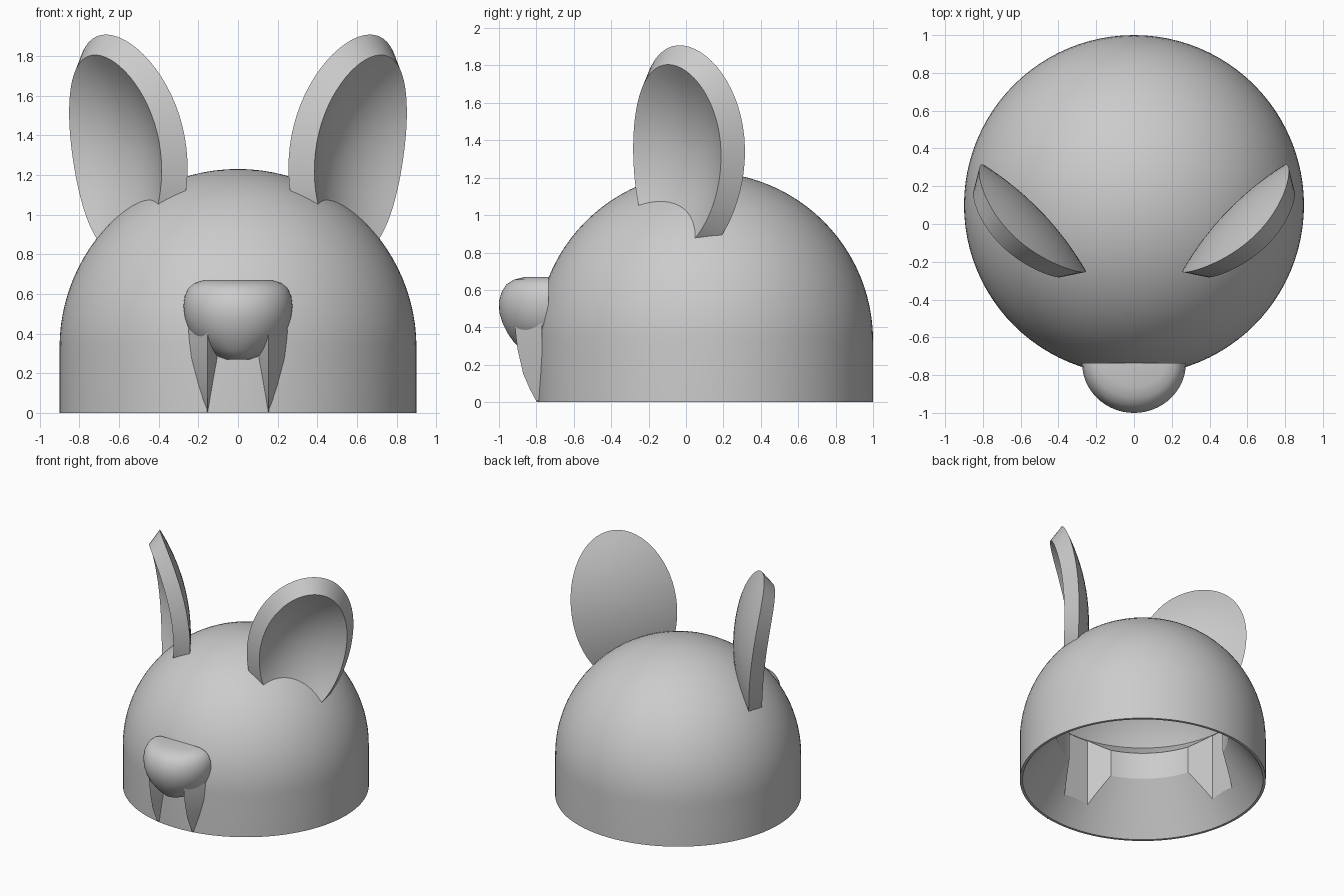
import bpy, bmesh
from math import sin, cos, pi, radians
from mathutils import Vector, Matrix

cube = bpy.data.objects.get("Cube")
if cube:
    bpy.data.objects.remove(cube, do_unlink=True)

grey = bpy.data.materials.new("plain_grey")
grey.use_nodes = True
grey.diffuse_color = (0.6, 0.6, 0.6, 1)
grey.node_tree.nodes["Principled BSDF"].inputs["Base Color"].default_value = (0.6, 0.6, 0.6, 1)

CENTRE = Vector((0, 0.1, 0))    # axis of the dome
RADIUS, INNER, SHOULDER = 0.9, 0.875, 0.33


def smooth(obj, angle):
    bpy.ops.object.select_all(action='DESELECT')
    obj.select_set(True)
    bpy.context.view_layer.objects.active = obj
    bpy.ops.object.shade_smooth_by_angle(angle=radians(angle))


def finish(name, bm, angle=30):
    bmesh.ops.remove_doubles(bm, verts=bm.verts, dist=0.0005)
    bmesh.ops.recalc_face_normals(bm, faces=bm.faces)
    mesh = bpy.data.meshes.new(name)
    bm.to_mesh(mesh)
    bm.free()
    mesh.materials.append(grey)
    obj = bpy.data.objects.new(name, mesh)
    bpy.context.collection.objects.link(obj)
    smooth(obj, angle)
    return obj


def loft(name, rings, angle=30):
    """Skin closed rings of equal length and cap both ends."""
    bm = bmesh.new()
    loops = [[bm.verts.new(p) for p in ring] for ring in rings]
    for a, b in zip(loops, loops[1:]):
        for i in range(len(a)):
            j = (i + 1) % len(a)
            bm.faces.new((a[i], a[j], b[j], b[i]))
    bm.faces.new(loops[0])
    bm.faces.new(loops[-1])
    return finish(name, bm, angle)


# Dome: thin shell with a tapered collar standing in from the wall
def quarter(r, start, steps=24):
    angles = [start + (pi / 2 - start) * i / steps for i in range(steps + 1)]
    return [(r * cos(a), SHOULDER + r * sin(a)) for a in angles]


collar = [(0.63, 0.585), (0.63, 0.37), (0.88, 0)]
profile = quarter(INNER, 0.46)[::-1] + collar + [(RADIUS, 0)] + quarter(RADIUS, 0)
bm = bmesh.new()
verts = [bm.verts.new(CENTRE + Vector((r, 0, z))) for r, z in profile]
edges = [bm.edges.new(pair) for pair in zip(verts, verts[1:])]
bmesh.ops.spin(bm, geom=verts + edges, cent=CENTRE, axis=(0, 0, 1), angle=2 * pi, steps=96)
dome = finish("dome", bm)

# Four flared notches through the collar
outline = []
for quarter_turn in range(4):
    turn = Matrix.Rotation(quarter_turn * pi / 2, 3, 'Z')
    points = ((0.58, -0.207), (0.76, -0.11), (0.76, 0.11), (0.58, 0.207))
    outline += [CENTRE + turn @ Vector((x, y, 0)) for x, y in points]
cutter = loft("notch_cutter", [[p + Vector((0, 0, z)) for p in outline] for z in (0.1, 0.7)])
cutter.hide_render = True
cut = dome.modifiers.new("notches", 'BOOLEAN')
cut.operation = 'DIFFERENCE'
cut.solver = 'EXACT'
cut.object = cutter
bpy.context.view_layer.objects.active = dome
bpy.ops.object.modifier_apply(modifier=cut.name)
bpy.data.objects.remove(cutter, do_unlink=True)
smooth(dome, 25)


# Ears: thick egg-shaped dishes, curling forward and outward
def ear(name, side):
    middle = Vector((0.52, 0.03, 1.2))
    across = Vector((0.69, 0.72, 0.03)).normalized()
    upward = Vector((0.14, -0.07, 0.71)).normalized()
    facing = across.cross(upward).normalized()

    def ring(inset, scale, depth):
        pts = []
        for i in range(64):
            t = 2 * pi * i / 64
            tall = (0.575 if sin(t) > 0 else 0.6) - 1.2 * inset
            height = 0.15 + tall * scale * sin(t)
            curl = 0.25 * height * (height - 0.72)
            p = (middle + across * (0.395 - inset) * scale * cos(t)
                 + upward * height + facing * (depth + curl))
            pts.append((p.x * side, p.y, p.z))
        return pts

    steps = [0.02] + [i / 8 for i in range(1, 9)]
    back = [ring(0, s, -0.05 * (1 - s * s)) for s in steps]
    front = [ring(0.07, s, 0.115 - 0.1 * (1 - s * s)) for s in reversed(steps)]
    loft(name, back + front)


# Fangs: curved three-sided points with a ridge in front
def fang(name, side):
    rows = [(0.42, 0.08, -0.915, 0.25), (0.36, 0.09, -0.91, 0.245),
            (0.28, 0.10, -0.9, 0.235), (0.15, 0.125, -0.87, 0.205),
            (0.07, 0.14, -0.835, 0.182), (0.005, 0.152, -0.8, 0.158)]
    loft(name, [[(side * inner, -0.78, z), (side * 0.155, front, z),
                 (side * outer, -0.77, z)] for z, inner, front, outer in rows], 25)


for side, label in ((1, "left"), (-1, "right")):
    ear(label + "_ear", side)
    fang(label + "_fang", side)

# Nose: half-round rows, wide above and narrow below (height, half width, front)
nose_rows = [(0.27, 0.07, -0.85), (0.285, 0.11, -0.885), (0.32, 0.16, -0.92),
             (0.37, 0.215, -0.955), (0.42, 0.248, -0.98), (0.48, 0.268, -0.998),
             (0.54, 0.275, -1.0), (0.59, 0.268, -0.985), (0.63, 0.25, -0.96),
             (0.655, 0.22, -0.92), (0.67, 0.17, -0.86)]
nose_back = -0.735
loft("nose", [[(w * cos(pi * i / 32), nose_back + (front - nose_back) * sin(pi * i / 32), z)
               for i in range(33)] for z, w, front in nose_rows], 50)
